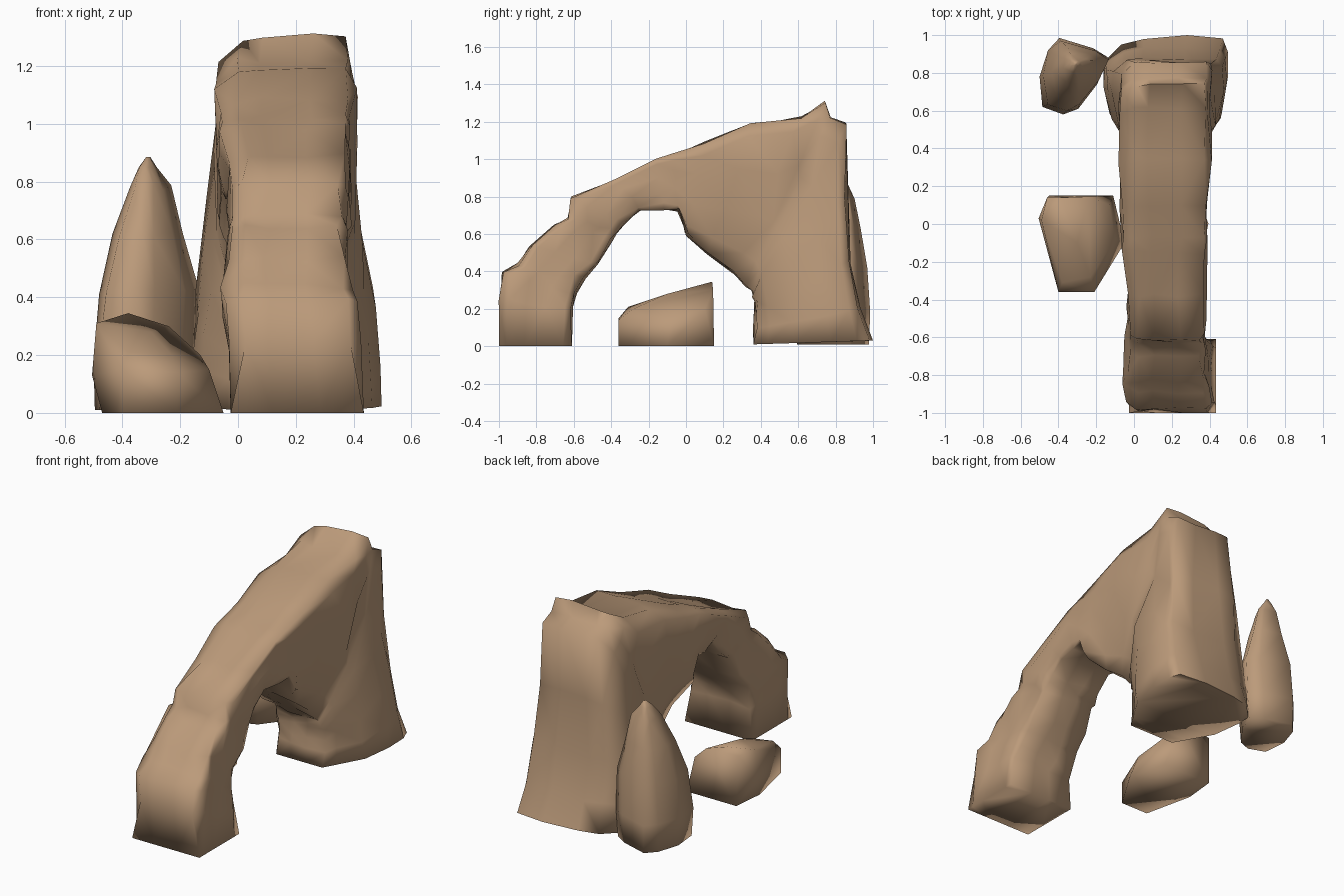
import bpy, bmesh, random
from math import radians
from mathutils import Vector

random.seed(4)
cube = bpy.data.objects.get("Cube")
if cube:
    bpy.data.objects.remove(cube)

# Sandstone colour
stone = bpy.data.materials.new("tan_sandstone")
colour = (0.5, 0.325, 0.195, 1)
stone.use_nodes = True
stone.diffuse_color = colour
bsdf = next(n for n in stone.node_tree.nodes if n.type == "BSDF_PRINCIPLED")
bsdf.inputs["Base Color"].default_value = colour
bsdf.inputs["Roughness"].default_value = 0.9


def finish(name, bm):
    """Turn the bmesh into a smooth-shaded stone object."""
    bmesh.ops.triangulate(bm, faces=bm.faces[:])
    bmesh.ops.recalc_face_normals(bm, faces=bm.faces[:])
    mesh = bpy.data.meshes.new(name)
    bm.to_mesh(mesh)
    bm.free()
    mesh.materials.append(stone)
    obj = bpy.data.objects.new(name, mesh)
    bpy.context.collection.objects.link(obj)
    bpy.ops.object.select_all(action="DESELECT")
    obj.select_set(True)
    bpy.context.view_layer.objects.active = obj
    bpy.ops.object.shade_smooth_by_angle(angle=radians(100))


def loft(name, rings):
    """Skin a run of equal-length rings and close both ends."""
    bm = bmesh.new()
    rows = [[bm.verts.new(p) for p in ring] for ring in rings]
    for a, b in zip(rows, rows[1:]):
        for i in range(len(a)):
            j = (i + 1) % len(a)
            bm.faces.new((a[i], a[j], b[j], b[i]))
    bm.faces.new(rows[0])
    bm.faces.new(rows[-1])
    finish(name, bm)


def rough(p, amount):
    return p + Vector([random.uniform(-amount, amount) for _ in range(3)])


# Arch sections from the front foot over the bridge to the rear foot:
# outer y, outer z, inner y, inner z, right x, left x
sections = [
    (-1, 0, -.61, 0, -.03, .44), (-.99, .25, -.61, .2, -.04, .415),
    (-.975, .4, -.59, .28, -.05, .4), (-.89, .44, -.55, .36, -.05, .385),
    (-.83, .53, -.48, .45, -.04, .375), (-.7, .65, -.4, .58, -.03, .37),
    (-.63, .69, -.37, .61, -.03, .37), (-.62, .79, -.33, .65, -.03, .37),
    (-.38, .89, -.24, .73, -.03, .375), (-.15, .99, -.13, .73, -.06, .38),
    (-.07, 1.03, -.04, .73, -.06, .385), (.1, 1.08, 0, .6, -.065, .39),
    (.35, 1.18, .12, .5, -.07, .4), (.62, 1.22, .25, .4, -.07, .4),
    (.74, 1.3, .32, .33, -.06, .4), (.77, 1.22, .35, .3, -.07, .4),
    (.855, 1.19, .36, .27, -.07, .405), (.86, .8, .37, .23, -.075, .41),
    (.88, .45, .37, .17, -.08, .41), (.94, .2, .37, .1, -.08, .415),
    (1, .03, .36, .01, -.08, .415),
]
# Cross-section: depth from the outside inward, relative width.
# The right outer shoulder is worn rounder than the left one.
left_side = [(0, .35), (0, .92), (.1, 1), (.35, 1), (.65, .99), (.88, .96), (1, .9), (1, .28)]
right_side = [(t, -w) for t, w in reversed(left_side)]
right_side[-2] = (0, -.72)
outline = left_side + right_side

rings = []
for k, (oy, oz, iy, iz, x0, x1) in enumerate(sections):
    outer, inner = Vector((0, oy, oz)), Vector((0, iy, iz))
    foot = k in (0, len(sections) - 1)
    ring = []
    for t, w in outline:
        p = outer.lerp(inner, t)
        # The rear mass spreads towards the ground and rounds off inside the arch
        rear = min(1, max(0, (p.y - .35) / .3))
        spread = .08 * rear * max(0, 1.05 - p.z) ** .8
        if oy > .3 and t > .6:
            w *= 1 - .75 * (t - .6)
        # Square corners where the front foot meets the ground
        if k == 0 and abs(w) > .5:
            w = .98 if w > 0 else -.98
        p.x = (x0 + x1) / 2 + w * ((x1 - x0) / 2 + spread)
        # The rear wall bows outward near the ground
        if oy > .87 and t < .2:
            p.y -= .5 * (oy - .86) * ((p.x - .27) / .4) ** 2
        # Shallow hollow in the outer wall
        if p.x > .35 and .62 < p.y < .84 and .55 < p.z < .95:
            p.x -= .03
        ring.append(p if foot else rough(p, .013))
    rings.append(ring)
loft("rock_arch", rings)

# Pointed rock beside the rear foot: height, scale, sideways shift of each ring
footprint = [(-.4, .985), (-.22, .93), (-.14, .88), (-.2, .74), (-.3, .61),
             (-.38, .58), (-.49, .62), (-.505, .78), (-.46, .92)]
tip = Vector((-.31, .85))
levels = [(.01, .95, 0), (.18, 1, .005), (.42, .9, .015), (.62, .68, .015),
          (.78, .38, .01), (.85, .17, 0), (.885, .04, 0)]
rings = []
for z, s, dx in levels:
    ring = []
    for xy in footprint:
        q = tip.lerp(Vector(xy), s)
        p = Vector((q.x + dx, q.y, z))
        ring.append(rough(p, .012) if .2 < z < .8 else p)
    rings.append(ring)
loft("rock_spire", rings)

# Low boulder under the arch: steep sides and a sloping top
ground = [(-.45, .15), (-.11, .15), (-.05, -.1), (-.21, -.36), (-.4, -.36), (-.47, -.05)]
crown = [(-.46, .14, .31), (-.38, .14, .345), (-.24, .145, .3), (-.13, .1, .2),
         (-.1, -.08, .15), (-.23, -.28, .2), (-.38, -.31, .21), (-.49, .02, .31),
         (-.505, .03, .13), (-.4, -.36, .15), (-.21, -.36, .14), (-.3, -.1, .28)]
bm = bmesh.new()
for p in [(x, y, 0) for x, y in ground] + crown:
    bm.verts.new(p)
bmesh.ops.convex_hull(bm, input=bm.verts[:])
finish("boulder", bm)
